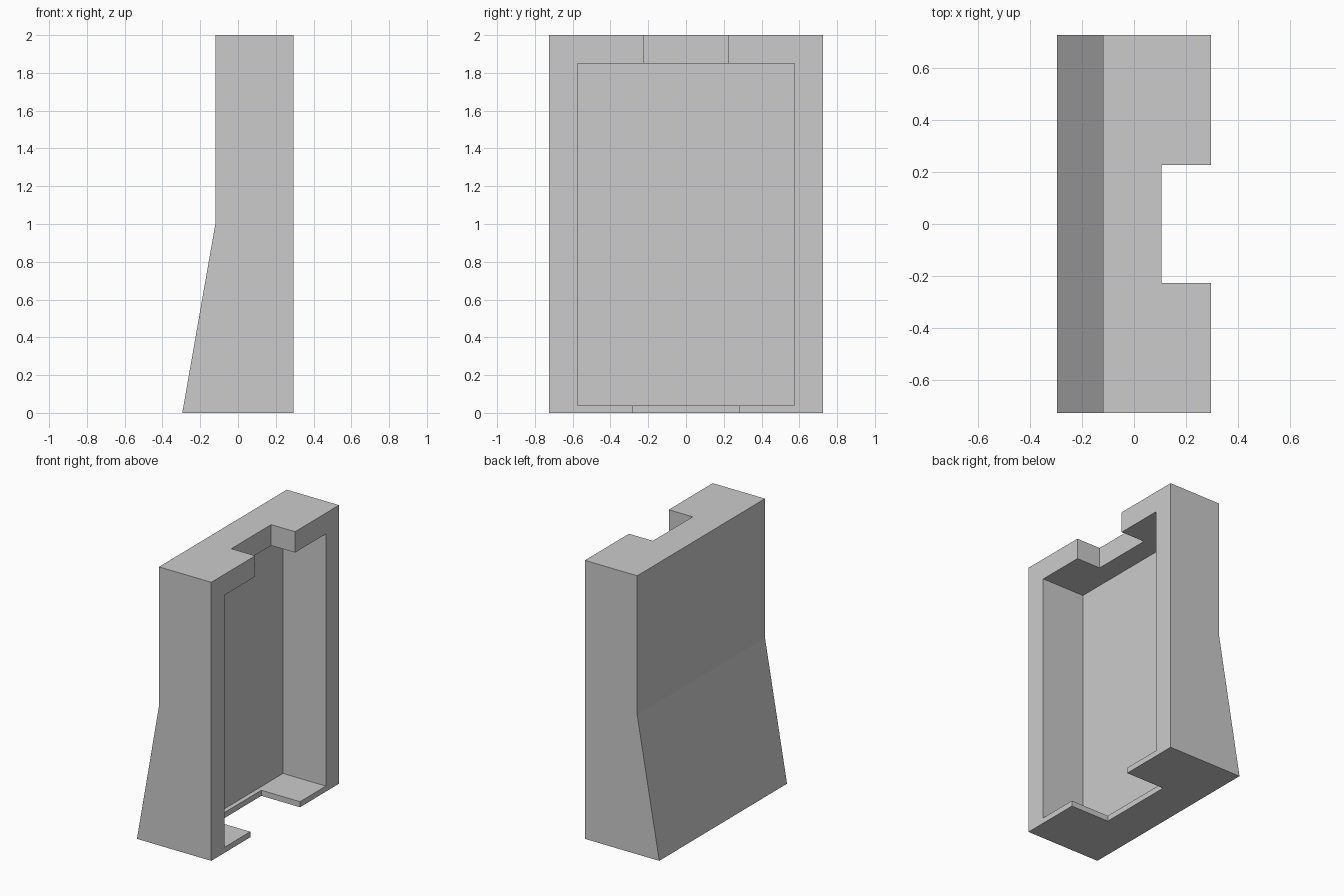
import bpy
import bmesh

cube = bpy.data.objects.get("Cube")
if cube:
    bpy.data.objects.remove(cube, do_unlink=True)

grey = bpy.data.materials.new("plain grey")
grey.use_nodes = True
colour = (0.6, 0.6, 0.6, 1)
grey.diffuse_color = colour
grey.node_tree.nodes["Principled BSDF"].inputs["Base Color"].default_value = colour


def prism(name, profile, half_width):
    """Extrude an x-z profile symmetrically along y."""
    bm = bmesh.new()
    face = bm.faces.new([bm.verts.new((x, -half_width, z)) for x, z in profile])
    ext = bmesh.ops.extrude_face_region(bm, geom=[face])
    moved = [v for v in ext["geom"] if isinstance(v, bmesh.types.BMVert)]
    bmesh.ops.translate(bm, verts=moved, vec=(0, 2 * half_width, 0))
    bmesh.ops.recalc_face_normals(bm, faces=bm.faces)
    mesh = bpy.data.meshes.new(name)
    bm.to_mesh(mesh)
    bm.free()
    mesh.materials.append(grey)
    obj = bpy.data.objects.new(name, mesh)
    bpy.context.collection.objects.link(obj)
    return obj


def cut(body, name, x_back, half_width, low, high):
    """Cut a box-shaped opening through the +x side of the body."""
    x_open = 0.5
    box = prism(name, [(x_back, low), (x_open, low), (x_open, high), (x_back, high)], half_width)
    box.hide_render = True
    box.hide_set(True)
    mod = body.modifiers.new(name, "BOOLEAN")
    mod.operation = "DIFFERENCE"
    mod.solver = "EXACT"
    mod.object = box


# Housing with a back that flares out below mid height
FRONT = 0.295
housing = prism("housing", [(-FRONT, 0), (FRONT, 0), (FRONT, 2), (-0.12, 2), (-0.12, 1)], 0.725)

# Open cavity, and notches through the top wall and the floor
cut(housing, "cavity_cutter", -0.045, 0.575, 0.04, 1.85)
cut(housing, "top_notch_cutter", 0.105, 0.226, 1.7, 2.2)
cut(housing, "floor_notch_cutter", -0.012, 0.282, -0.2, 0.2)

# Apply the cuts and remove the cutters
bpy.context.view_layer.update()
evaluated = housing.evaluated_get(bpy.context.evaluated_depsgraph_get())
finished = bpy.data.meshes.new_from_object(evaluated)
cutters = [m.object for m in housing.modifiers]
housing.modifiers.clear()
housing.data = finished
for cutter in cutters:
    bpy.data.objects.remove(cutter, do_unlink=True)
